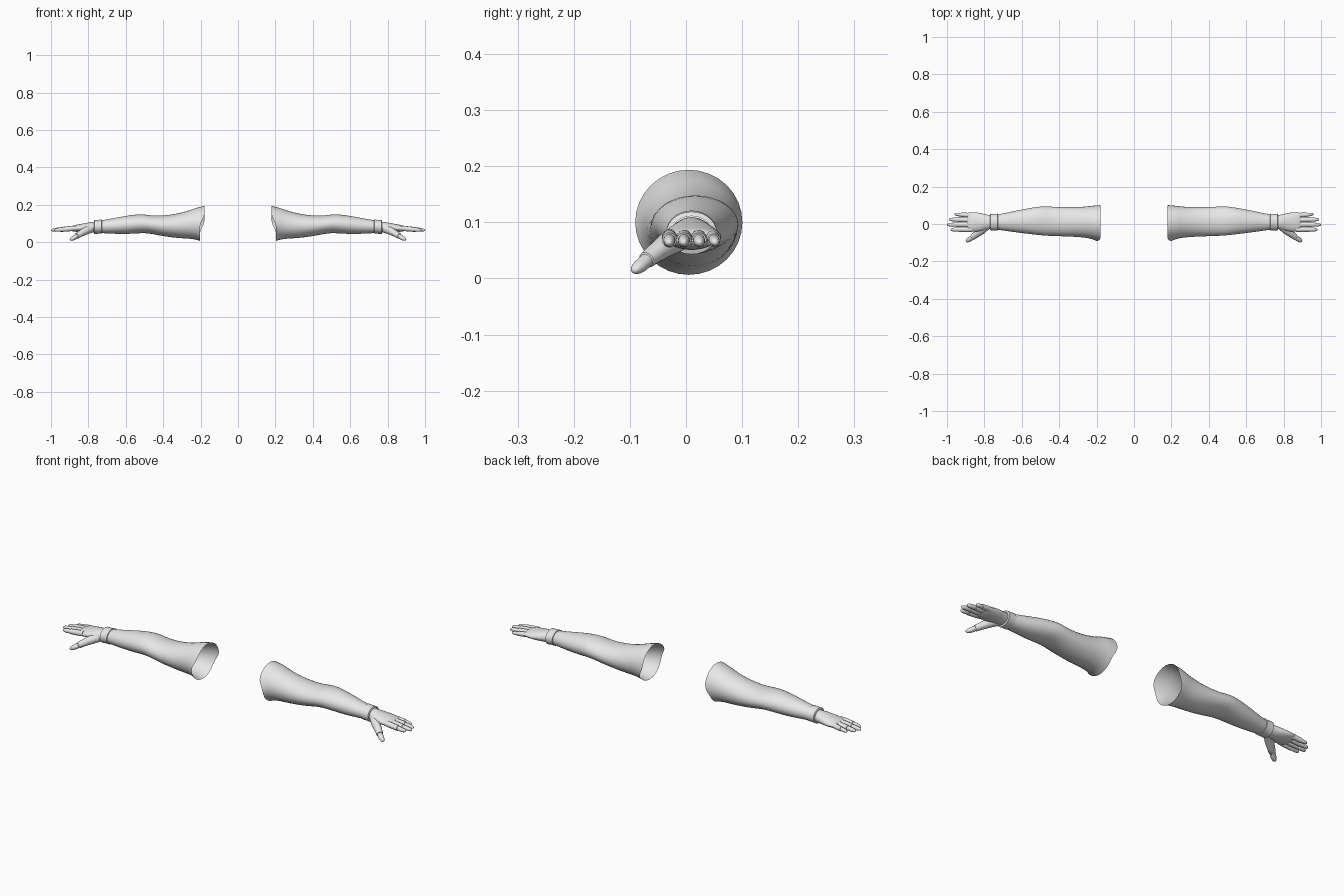
import bpy, bmesh, math
from mathutils import Vector

if "Cube" in bpy.data.objects:
    bpy.data.objects.remove(bpy.data.objects["Cube"], do_unlink=True)

mat = bpy.data.materials.new("plain light grey")
mat.use_nodes = True
mat.diffuse_color = (0.8, 0.8, 0.8, 1)
mat.node_tree.nodes["Principled BSDF"].inputs["Base Color"].default_value = (0.8, 0.8, 0.8, 1)


def loft(name, rings, sides=16, start=False, end=False, edge=None, smooth=1):
    """Skin rings of (x, y, z, half width, half height); mirrored to both arms."""
    bm = bmesh.new()
    centres = [Vector(r[:3]) for r in rings]
    loops = []
    for i, (x, y, z, w, h) in enumerate(rings):
        t = (centres[min(i + 1, len(rings) - 1)] - centres[max(i - 1, 0)]).normalized()
        if abs(t.y) < 0.4:
            t = Vector((1, 0, 0))
        side = Vector((0, 0, 1)).cross(t).normalized()
        up = t.cross(side)
        loop = []
        for k in range(sides):
            a = math.tau * k / sides
            p = centres[i] + side * w * math.cos(a) + up * h * math.sin(a)
            if i == 0 and edge:
                p.x += edge(a)
            loop.append(bm.verts.new(p))
        loops.append(loop)
    for a, b in zip(loops, loops[1:]):
        for k in range(sides):
            n = (k + 1) % sides
            bm.faces.new((a[k], a[n], b[n], b[k]))
    if start:
        bm.faces.new(loops[0][::-1])
    if end:
        bm.faces.new(loops[-1])
    bmesh.ops.recalc_face_normals(bm, faces=bm.faces)
    # outward facing also on the open shell
    side_face = min(bm.faces, key=lambda f: f.calc_center_median().z)
    if side_face.normal.z > 0:
        bmesh.ops.reverse_faces(bm, faces=bm.faces)
    mesh = bpy.data.meshes.new(name)
    bm.to_mesh(mesh)
    bm.free()
    mesh.materials.append(mat)
    obj = bpy.data.objects.new(name, mesh)
    bpy.context.collection.objects.link(obj)
    bpy.ops.object.select_all(action='DESELECT')
    obj.select_set(True)
    bpy.context.view_layer.objects.active = obj
    bpy.ops.object.shade_smooth_by_angle(angle=math.radians(50))
    mirror = obj.modifiers.new("both arms", 'MIRROR')
    mirror.use_mirror_merge = False
    if smooth:
        obj.modifiers.new("rounding", 'SUBSURF').levels = smooth
        obj.modifiers["rounding"].render_levels = smooth
    return obj


# Open upper end: shoulder cap reaches further in at the top and back
def shoulder_edge(a):
    return -0.022 if -0.1 < a < 2.9 else 0.004


# Sleeved arm from shoulder to wrist
loft("arm", [
    (0.20, 0.005, 0.100, 0.098, 0.096),
    (0.225, 0.009, 0.099, 0.091, 0.087),
    (0.26, 0.010, 0.094, 0.084, 0.077),
    (0.32, 0.011, 0.087, 0.081, 0.067),
    (0.40, 0.013, 0.086, 0.080, 0.056),
    (0.46, 0.015, 0.093, 0.080, 0.050),
    (0.50, 0.017, 0.099, 0.079, 0.051),
    (0.55, 0.016, 0.097, 0.072, 0.052),
    (0.61, 0.014, 0.091, 0.063, 0.049),
    (0.67, 0.012, 0.086, 0.052, 0.042),
    (0.72, 0.010, 0.083, 0.043, 0.036),
    (0.745, 0.010, 0.082, 0.040, 0.034)], sides=16, edge=shoulder_edge)

# Wrist band
loft("wrist_band", [
    (0.727, 0.010, 0.083, 0.038, 0.033),
    (0.729, 0.010, 0.083, 0.045, 0.038),
    (0.748, 0.010, 0.082, 0.044, 0.037),
    (0.768, 0.010, 0.081, 0.045, 0.038),
    (0.771, 0.010, 0.081, 0.036, 0.030)], sides=28, smooth=0)

# Palm
loft("palm", [
    (0.755, 0.010, 0.080, 0.036, 0.030),
    (0.785, 0.010, 0.079, 0.040, 0.029),
    (0.82, 0.010, 0.076, 0.050, 0.026),
    (0.855, 0.011, 0.074, 0.054, 0.021),
    (0.885, 0.012, 0.073, 0.052, 0.016),
    (0.897, 0.012, 0.072, 0.044, 0.010)], end=True)

# Four fingers: a gloved base and a slimmer rounded tip
fingers = [("index", -0.029, -0.030, 0.982), ("middle", -0.003, -0.004, 1.0),
           ("ring", 0.022, 0.024, 0.990), ("little", 0.046, 0.052, 0.960)]
for name, y0, y1, tip in fingers:
    x0, z0, z1 = 0.865, 0.075, 0.064
    r = 0.0115 if name == "little" else 0.013

    def at(f, k):
        return (x0 + (tip - x0) * f, y0 + (y1 - y0) * f, z0 + (z1 - z0) * f, r * k, r * k)

    loft(name + "_finger_sleeve", [at(0, 1.0), at(0.3, 1.08), at(0.5, 1.02),
                                   at(0.62, 1.02), at(0.63, 0.8)], sides=14, start=True, smooth=0)
    loft(name + "_fingertip", [at(0.55, 0.88), at(0.75, 0.9), at(0.9, 0.78),
                               at(0.97, 0.5), at(1.0, 0.2)], sides=10, end=True)

# Thumb, angled forward and down
loft("thumb_base", [
    (0.785, -0.010, 0.072, 0.020, 0.022),
    (0.815, -0.034, 0.060, 0.022, 0.021),
    (0.842, -0.055, 0.045, 0.018, 0.017),
    (0.862, -0.070, 0.033, 0.016, 0.015),
    (0.864, -0.0715, 0.032, 0.012, 0.011)], sides=16, start=True, smooth=0)
loft("thumb_tip", [
    (0.855, -0.065, 0.037, 0.013, 0.013),
    (0.872, -0.077, 0.026, 0.0145, 0.013),
    (0.887, -0.087, 0.018, 0.013, 0.012),
    (0.895, -0.092, 0.014, 0.008, 0.007),
    (0.898, -0.094, 0.012, 0.003, 0.003)], sides=12, end=True)
